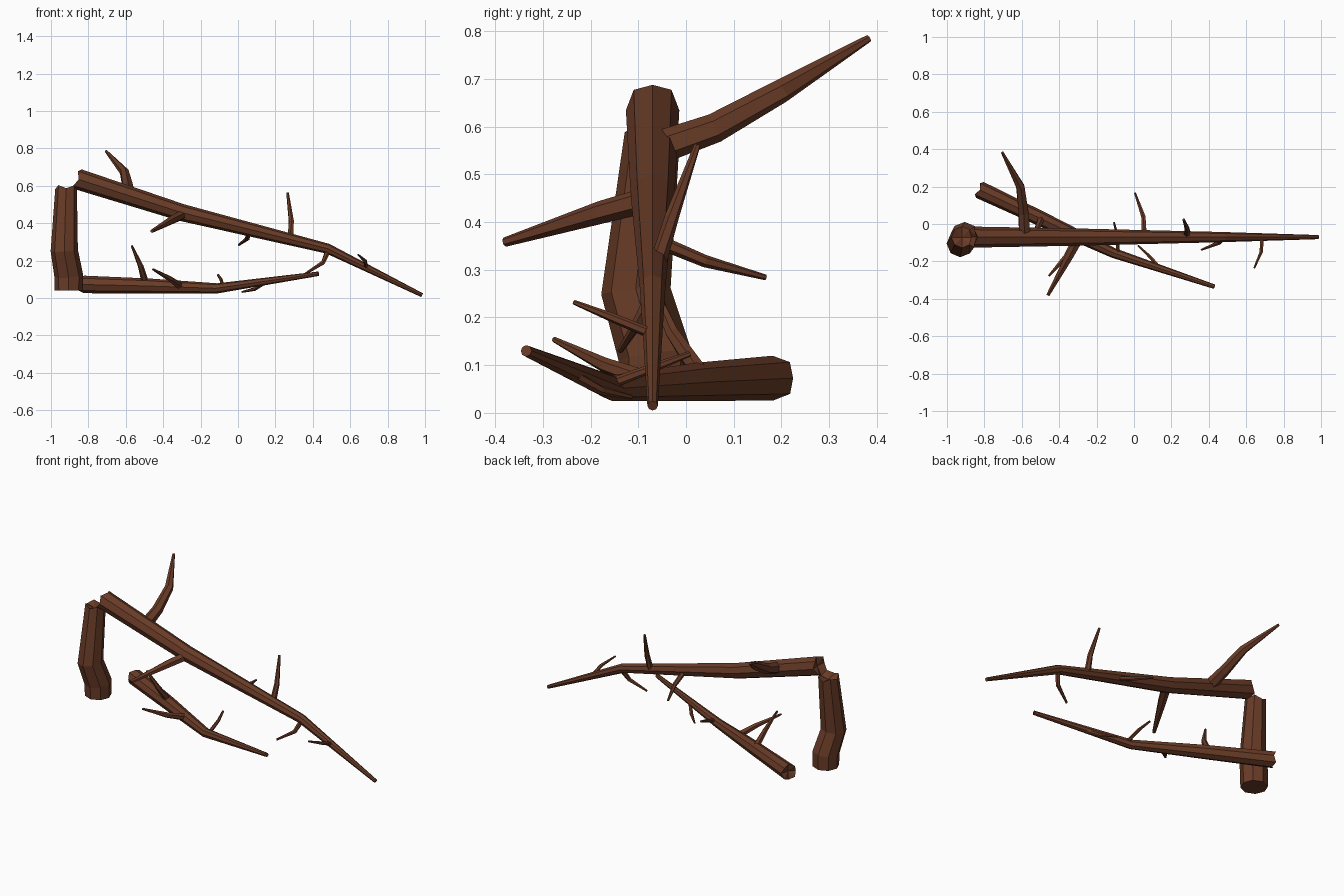
import bpy, bmesh, math
from mathutils import Vector

bark = bpy.data.materials.new("bark")
bark.diffuse_color = (0.14, 0.044, 0.02, 1)


def limb(name, pts, sides=8, ref=(0, 0, 1), broken=0):
    """Tapered faceted tube through (x, y, z, radius); broken=1/-1 splinters the first/last end."""
    P = [Vector(p[:3]) for p in pts]
    R = [p[3] for p in pts]
    bm = bmesh.new()
    rings = []
    n = len(P)
    for i in range(n):
        t = Vector()
        if i > 0:
            t += (P[i] - P[i - 1]).normalized()
        if i < n - 1:
            t += (P[i + 1] - P[i]).normalized()
        t.normalize()
        u = Vector(ref)
        u = (u - t * u.dot(t)).normalized()
        v = t.cross(u)
        # axial splinter direction, pointing out of the broken end
        out = Vector()
        if broken == 1 and i == 0:
            out = -t
        if broken == -1 and i == n - 1:
            out = t
        ring = []
        for k in range(sides):
            a = 2 * math.pi * k / sides
            jag = out * R[i] * (0.15 if k % 2 else -0.15)
            ring.append(bm.verts.new(P[i] + R[i] * (u * math.cos(a) + v * math.sin(a)) + jag))
        rings.append(ring)
        # end caps, hollowed where broken
        if i in (0, n - 1):
            if out.length:
                c = bm.verts.new(P[i] - out * R[i] * 0.35)
                for k in range(sides):
                    bm.faces.new((ring[k], ring[(k + 1) % sides], c))
            else:
                bm.faces.new(ring)
    for a, b in zip(rings, rings[1:]):
        for k in range(sides):
            j = (k + 1) % sides
            bm.faces.new((a[k], a[j], b[j], b[k]))
    bmesh.ops.recalc_face_normals(bm, faces=bm.faces[:])
    me = bpy.data.meshes.new(name)
    bm.to_mesh(me)
    bm.free()
    me.materials.append(bark)
    ob = bpy.data.objects.new(name, me)
    bpy.context.collection.objects.link(ob)
    return ob


# standing stump with a splintered top
limb("stump", [(-0.905, -0.065, 0.04, 0.075), (-0.905, -0.065, 0.12, 0.077),
               (-0.929, -0.105, 0.255, 0.073), (-0.919, -0.07, 0.59, 0.058)],
     ref=(1, 0, 0), broken=-1)

# fallen trunk leaning on the stump, and the lower limb on the ground
limb("fallen_trunk", [(-0.86, -0.07, 0.637, 0.056), (-0.30, -0.07, 0.457, 0.046),
                      (0.48, -0.07, 0.264, 0.027), (0.985, -0.07, 0.015, 0.011)], broken=1)
limb("lower_limb", [(-0.83, 0.185, 0.073, 0.047), (-0.48, 0.02, 0.065, 0.04),
                    (-0.11, -0.155, 0.052, 0.027), (0.43, -0.335, 0.13, 0.012)], broken=1)

# side branches of the trunk
trunk_twigs = [
    [(-0.585, -0.06, 0.555, 0.035), (-0.59, 0.06, 0.597, 0.031), (-0.608, 0.2, 0.675, 0.025), (-0.705, 0.383, 0.785, 0.008)],
    [(-0.29, -0.07, 0.45, 0.027), (-0.35, -0.18, 0.42, 0.024), (-0.46, -0.38, 0.358, 0.01)],
    [(0.28, -0.06, 0.31, 0.018), (0.285, -0.03, 0.41, 0.015), (0.265, 0.024, 0.562, 0.007)],
    [(0.055, -0.06, 0.36, 0.015), (0.05, 0.04, 0.318, 0.013), (0.005, 0.167, 0.284, 0.006)],
    [(0.48, -0.07, 0.25, 0.015), (0.455, -0.1, 0.19, 0.012), (0.36, -0.138, 0.13, 0.006)],
    [(0.685, -0.07, 0.165, 0.011), (0.68, -0.15, 0.198, 0.01), (0.643, -0.235, 0.232, 0.005)],
]
for i, p in enumerate(trunk_twigs):
    limb(f"trunk_branch_{i + 1}", p, sides=6)

# side branches of the lower limb
limb_twigs = [
    [(-0.495, 0.03, 0.08, 0.02), (-0.52, -0.03, 0.17, 0.015), (-0.568, -0.075, 0.28, 0.006)],
    [(-0.305, -0.065, 0.062, 0.021), (-0.36, -0.17, 0.1, 0.016), (-0.455, -0.277, 0.154, 0.006)],
    [(-0.085, -0.145, 0.066, 0.011), (-0.09, -0.06, 0.098, 0.009), (-0.107, 0.008, 0.124, 0.006)],
    [(0.135, -0.235, 0.078, 0.012), (0.09, -0.18, 0.048, 0.01), (0.022, -0.115, 0.033, 0.005)],
]
for i, p in enumerate(limb_twigs):
    limb(f"lower_branch_{i + 1}", p, sides=6)
